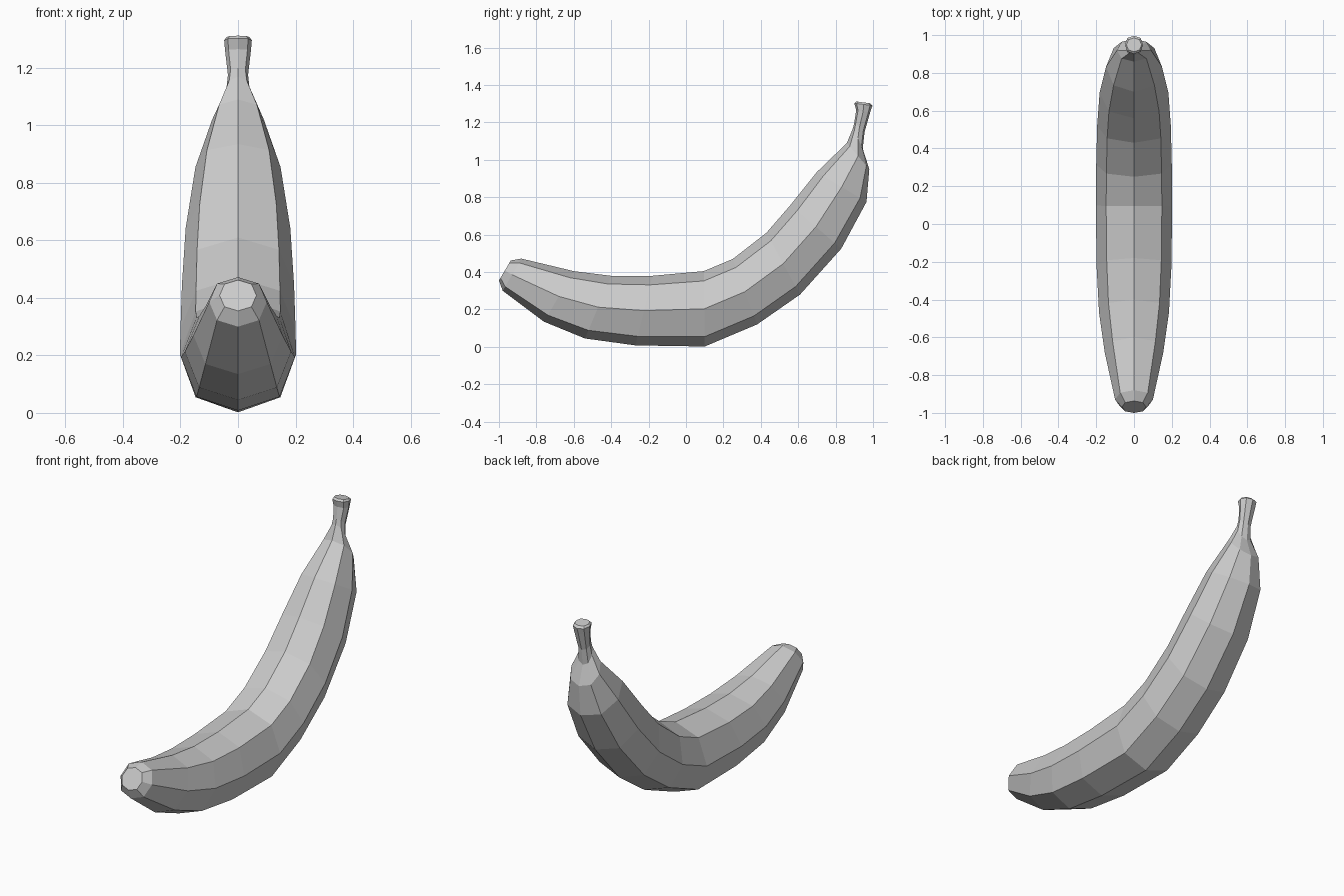
import bpy, bmesh
from mathutils import Vector

if "Cube" in bpy.data.objects:
    bpy.data.objects.remove(bpy.data.objects["Cube"])

# Eight-sided section: (sideways factor, factor from underside to inner curve)
SECTION = [(0, -1), (.73, -.74), (1, 0), (.73, .74),
           (0, 1), (-.73, .74), (-1, 0), (-.73, -.74)]

# Rings from blossom tip to stem: underside (y, z), inner curve (y, z), half width
RINGS = [
    (-1.0, .355, -.937, .462, .064),
    (-.98, .30, -.88, .472, .10),
    (-.76, .135, -.60, .405, .155),
    (-.54, .045, -.40, .38, .185),
    (-.27, .008, -.18, .38, .198),
    (.10, .002, .095, .405, .202),
    (.38, .12, .25, .47, .20),
    (.61, .28, .43, .61, .195),
    (.83, .525, .56, .76, .182),
    (.965, .775, .70, .935, .148),
    (.98, .95, .86, 1.09, .09),
    (.945, 1.06, .893, 1.17, .042),
    (.955, 1.15, .90, 1.20, .035),
    (.985, 1.255, .91, 1.265, .045),
    (.997, 1.29, .90, 1.303, .048),
    (.985, 1.302, .912, 1.312, .040),
]


def loft(name, rings):
    """Skin consecutive eight-sided rings and cap both ends."""
    bm = bmesh.new()
    loops = []
    for y0, z0, y1, z1, w in rings:
        under, inner = Vector((0, y0, z0)), Vector((0, y1, z1))
        mid, half = (under + inner) / 2, (inner - under) / 2
        loops.append([bm.verts.new(mid + half * v + Vector((w * u, 0, 0)))
                      for u, v in SECTION])
    n = len(SECTION)
    for a, b in zip(loops, loops[1:]):
        for i in range(n):
            j = (i + 1) % n
            bm.faces.new((a[i], a[j], b[j], b[i]))
    bm.faces.new(loops[0])
    bm.faces.new(loops[-1])
    bmesh.ops.recalc_face_normals(bm, faces=bm.faces)
    mesh = bpy.data.meshes.new(name)
    bm.to_mesh(mesh)
    bm.free()
    obj = bpy.data.objects.new(name, mesh)
    bpy.context.collection.objects.link(obj)
    return obj


# Whole fruit: tip, curved body and stem
loft("banana", RINGS)
